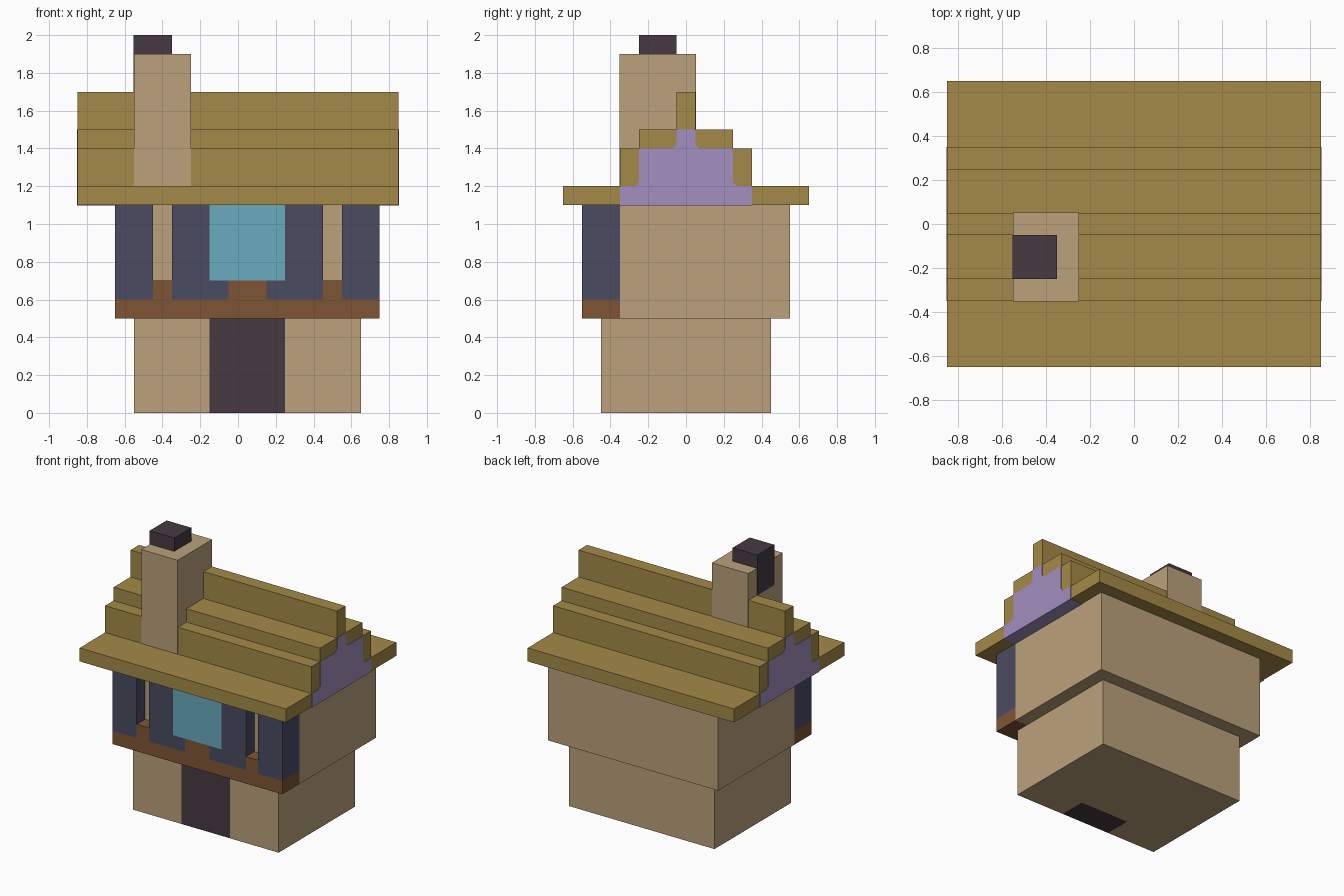
import bpy
import bmesh

cube = bpy.data.objects.get("Cube")
if cube:
    bpy.data.objects.remove(cube, do_unlink=True)


def material(name, rgb):
    """Flat material from 0-255 sRGB values, stored as linear."""
    lin = [(c / 255 / 12.92) if c / 255 <= 0.04045 else ((c / 255 + 0.055) / 1.055) ** 2.4 for c in rgb]
    m = bpy.data.materials.new(name)
    m.use_nodes = True
    m.diffuse_color = (*lin, 1)
    bsdf = next(n for n in m.node_tree.nodes if n.type == 'BSDF_PRINCIPLED')
    bsdf.inputs["Base Color"].default_value = (*lin, 1)
    bsdf.inputs["Roughness"].default_value = 0.9
    return m


TAN = material("tan plaster", (187, 161, 123))
GOLD = material("straw gold", (164, 138, 72))
BROWN = material("wood brown", (127, 85, 52))
NAVY = material("slate blue", (74, 76, 98))
GLASS = material("window blue", (104, 171, 189))
DARK = material("dark umber", (70, 58, 64))
PURPLE = material("gable lilac", (163, 143, 191))


def prism(name, points, low, high, axis, mat):
    """Extrude a flat outline along x (outline in y,z) or z (outline in x,y)."""
    def place(p, d):
        return (d, p[0], p[1]) if axis == 'x' else (p[0], p[1], d)
    bm = bmesh.new()
    face = bm.faces.new([bm.verts.new(place(p, low)) for p in points])
    top = bmesh.ops.extrude_face_region(bm, geom=[face])["geom"]
    shift = (high - low, 0, 0) if axis == 'x' else (0, 0, high - low)
    bmesh.ops.translate(bm, vec=shift, verts=[v for v in top if isinstance(v, bmesh.types.BMVert)])
    bmesh.ops.recalc_face_normals(bm, faces=bm.faces)
    mesh = bpy.data.meshes.new(name)
    bm.to_mesh(mesh)
    bm.free()
    mesh.materials.append(mat)
    ob = bpy.data.objects.new(name, mesh)
    bpy.context.collection.objects.link(ob)
    return ob


def box(name, x, y, z, mat):
    return prism(name, [(x[0], y[0]), (x[1], y[0]), (x[1], y[1]), (x[0], y[1])], z[0], z[1], 'z', mat)


def mirrored(half):
    """Close a half outline given from the bottom outwards to the top."""
    return half + [(-a, b) for a, b in reversed(half)]


# Ground floor with a slot for the door
prism("ground_floor", [(-.55, -.45), (-.15, -.45), (-.15, -.25), (.25, -.25), (.25, -.45),
                       (.65, -.45), (.65, .45), (-.55, .45)], 0, .5, 'z', TAN)
box("door", (-.15, .25), (-.45, -.25), (0, .5), DARK)

# Upper floor, with the recessed wall behind the shutters
box("upper_floor", (-.65, .75), (-.35, .55), (.5, 1.1), TAN)
box("recessed_wall", (-.45, .55), (-.45, -.35), (.6, 1.1), TAN)

# Window front: beam, sill, pane
FRONT = (-.55, -.45)
box("front_beam", (-.65, .75), (-.55, -.35), (.5, .6), BROWN)
box("middle_sill", (-.05, .15), FRONT, (.6, .7), BROWN)
box("window_pane", (-.15, .25), FRONT, (.7, 1.1), GLASS)

# Shutters and small sills on both sides of the window centre
MID = .05
for side, s in (("right", -1), ("left", 1)):
    def span(a, b):
        return tuple(sorted((MID + s * a, MID + s * b)))
    box(side + "_outer_shutter", span(.5, .7), (-.55, -.35), (.6, 1.1), NAVY)
    box(side + "_inner_shutter", span(.2, .4), FRONT, (.6, 1.1), NAVY)
    box(side + "_shutter_foot", span(.1, .2), FRONT, (.6, .7), NAVY)
    box(side + "_sill", span(.4, .5), FRONT, (.6, .7), BROWN)

# Stepped roof
prism("roof", mirrored([(.65, 1.1), (.65, 1.2), (.35, 1.2), (.35, 1.4), (.25, 1.4),
                        (.25, 1.5), (.05, 1.5), (.05, 1.7)]), -.85, .85, 'x', GOLD)

# Gable ends, standing a hair proud of the roof
gable = mirrored([(.35, 1.097), (.35, 1.2), (.27, 1.2), (.25, 1.22), (.25, 1.4),
                  (.07, 1.4), (.05, 1.42), (.05, 1.5)])
prism("left_gable", gable, .75, .853, 'x', PURPLE)
prism("right_gable", gable, -.853, -.65, 'x', PURPLE)

# Chimney, a hair proud of the roof step, and its flue
box("chimney", (-.55, -.25), (-.353, .053), (1.2, 1.9), TAN)
box("chimney_flue", (-.553, -.35), (-.25, -.05), (1.7, 2.0), DARK)
